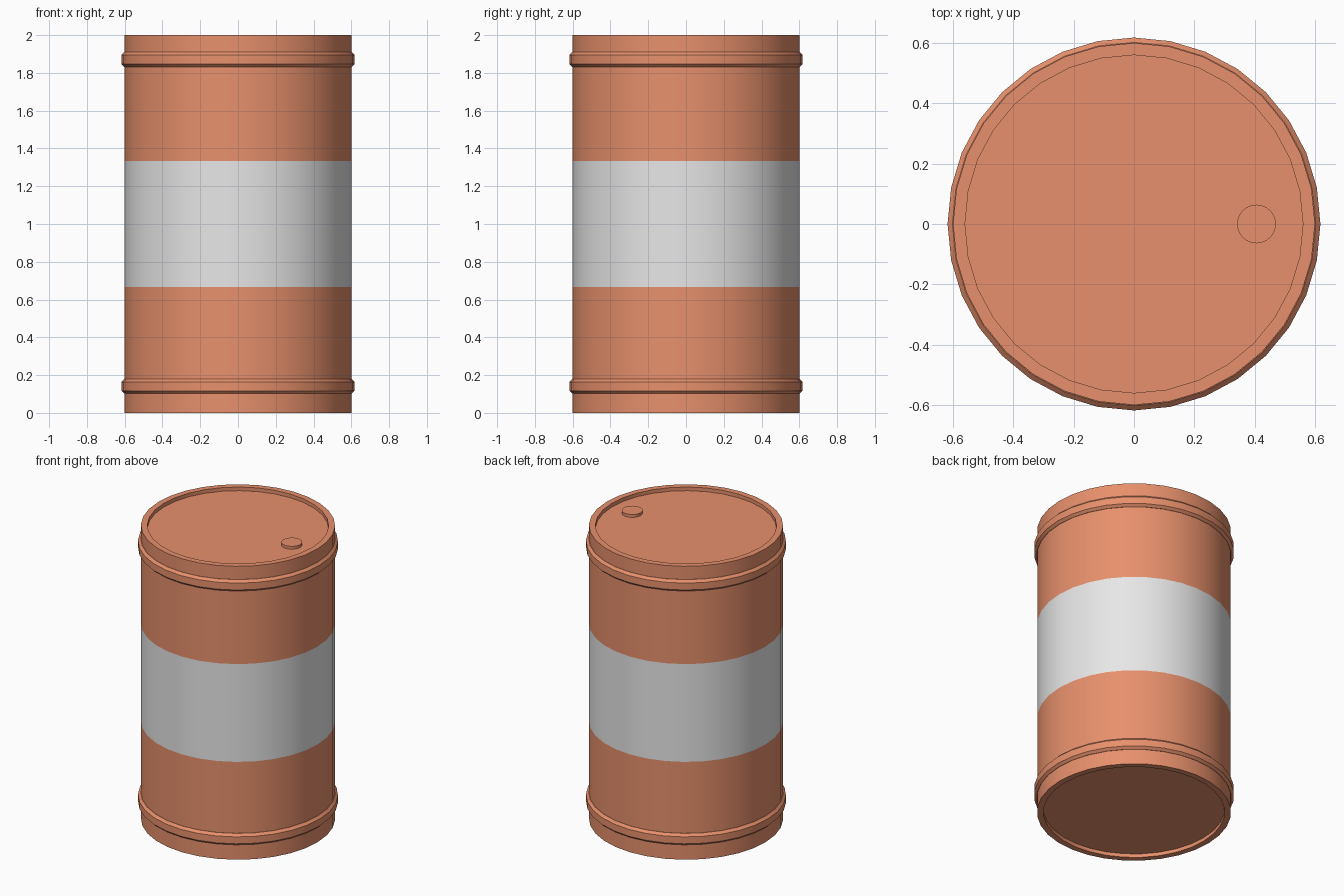
import bpy, bmesh, math

if "Cube" in bpy.data.objects:
    bpy.data.objects.remove(bpy.data.objects["Cube"])

SIDES = 32


def material(name, rgb):
    m = bpy.data.materials.new(name)
    m.diffuse_color = (*rgb, 1)
    m.use_nodes = True
    m.node_tree.nodes["Principled BSDF"].inputs["Base Color"].default_value = m.diffuse_color
    return m


orange = material("orange_paint", (0.80, 0.28, 0.15))
white = material("light_grey_paint", (0.80, 0.80, 0.80))


def lathe(name, profile, sides=SIDES, centre=(0, 0), mats=(orange,), closed=False):
    """Revolve (radius, z) points around a vertical axis; radius 0 makes a pole."""
    bm = bmesh.new()
    rows = []
    for r, z in profile:
        if r == 0:
            rows.append([bm.verts.new((centre[0], centre[1], z))] * sides)
        else:
            rows.append([bm.verts.new((centre[0] + r * math.cos(a), centre[1] + r * math.sin(a), z))
                         for a in (2 * math.pi * i / sides for i in range(sides))])
    pairs = list(zip(rows, rows[1:]))
    if closed:
        pairs.append((rows[-1], rows[0]))
    for lo, hi in pairs:
        for i in range(sides):
            j = (i + 1) % sides
            quad = list(dict.fromkeys((lo[i], lo[j], hi[j], hi[i])))
            bm.faces.new(quad)
    bmesh.ops.recalc_face_normals(bm, faces=bm.faces)
    me = bpy.data.meshes.new(name)
    bm.to_mesh(me)
    bm.free()
    for m in mats:
        me.materials.append(m)
    ob = bpy.data.objects.new(name, me)
    bpy.context.collection.objects.link(ob)
    bpy.ops.object.select_all(action='DESELECT')
    ob.select_set(True)
    bpy.context.view_layer.objects.active = ob
    bpy.ops.object.shade_smooth_by_angle(angle=math.radians(30))
    return ob


# Drum body with recessed lid and base
body = lathe("drum_body", [
    (0, 0.025), (0.56, 0.025), (0.56, 0), (0.6, 0),
    (0.6, 2 / 3), (0.6, 4 / 3),
    (0.6, 2), (0.56, 2), (0.56, 1.975), (0, 1.975)], mats=(orange, white))

# Pale middle band of the wall
for p in body.data.polygons:
    if 0.7 < p.center.z < 1.3:
        p.material_index = 1

# Raised hoops near the bottom and top
for name, z in (("lower_hoop", 0.14), ("upper_hoop", 1.87)):
    lathe(name, [(0.59, z - 0.038), (0.602, z - 0.038), (0.618, z - 0.023),
                 (0.618, z + 0.024), (0.602, z + 0.04), (0.59, z + 0.04)], closed=True)

# Filler cap on the lid
lathe("filler_cap", [(0, 1.97), (0.064, 1.97), (0.064, 1.995), (0, 1.995)], centre=(0.406, 0))
